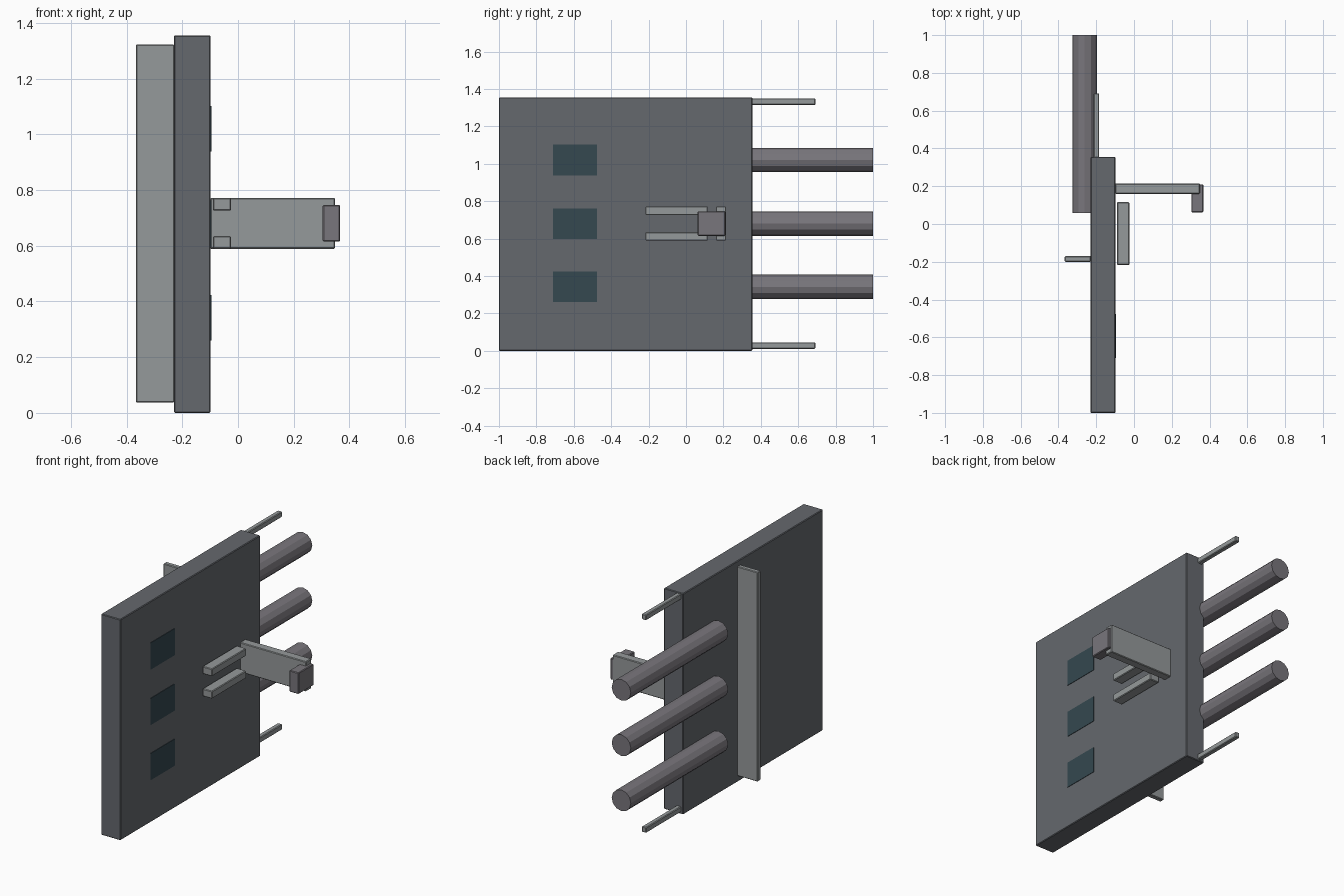
import bpy
from math import pi

if "Cube" in bpy.data.objects:
    bpy.data.objects.remove(bpy.data.objects["Cube"])


def material(name, rgb):
    m = bpy.data.materials.new(name)
    m.diffuse_color = (*rgb, 1)
    m.use_nodes = True
    m.node_tree.nodes["Principled BSDF"].inputs["Base Color"].default_value = m.diffuse_color
    return m


DARK = material("dark_grey", (0.13, 0.14, 0.155))
LIGHT = material("light_grey", (0.30, 0.32, 0.325))
STEEL = material("steel_grey", (0.19, 0.18, 0.20))
GLASS = material("dark_glass", (0.035, 0.065, 0.08))


def box(name, x, y, z, mat, bevel=0.004):
    """Box from (min, max) ranges, with a small chamfer."""
    mid = [(a + b) / 2 for a, b in (x, y, z)]
    bpy.ops.mesh.primitive_cube_add(size=1, location=mid)
    o = bpy.context.object
    o.name = name
    o.scale = [b - a for a, b in (x, y, z)]
    bpy.ops.object.transform_apply(location=False, rotation=False, scale=True)
    o.data.materials.append(mat)
    if bevel:
        mod = o.modifiers.new("chamfer", 'BEVEL')
        mod.width = bevel
        mod.segments = 1
    return o


# Main panel and the rib on its back
box("panel", (-0.23, -0.098), (-1.0, 0.355), (0, 1.355), DARK)
box("back_rib", (-0.367, -0.228), (-0.2, -0.17), (0.037, 1.322), LIGHT)

# Bolts and windows, one per row
for i, z in enumerate((0.342, 0.68, 1.02)):
    bpy.ops.mesh.primitive_cylinder_add(
        vertices=12, radius=0.065, depth=0.943,
        location=(-0.261, 0.5285, z), rotation=(pi / 2, 0, 0))
    bolt = bpy.context.object
    bolt.name = f"bolt_{i + 1}"
    bolt.data.materials.append(STEEL)
    box(f"window_{i + 1}", (-0.106, -0.095), (-0.71, -0.477),
        (z - 0.082, z + 0.082), GLASS, 0)

# Slim guide pins at the top and bottom of the bolt edge
for name, z in (("lower_pin", 0.028), ("upper_pin", 1.332)):
    box(name, (-0.214, -0.184), (0.345, 0.692), (z - 0.017, z + 0.017), LIGHT)

# Handle: arm, grip block and a pair of prongs
box("handle_arm", (-0.1, 0.349), (0.16, 0.214), (0.589, 0.772), LIGHT)
box("handle_grip", (0.304, 0.367), (0.062, 0.21), (0.615, 0.746), STEEL)
for name, z in (("lower_prong", 0.612), ("upper_prong", 0.749)):
    box(name, (-0.09, -0.025), (-0.217, 0.116), (z - 0.023, z + 0.023), LIGHT)
